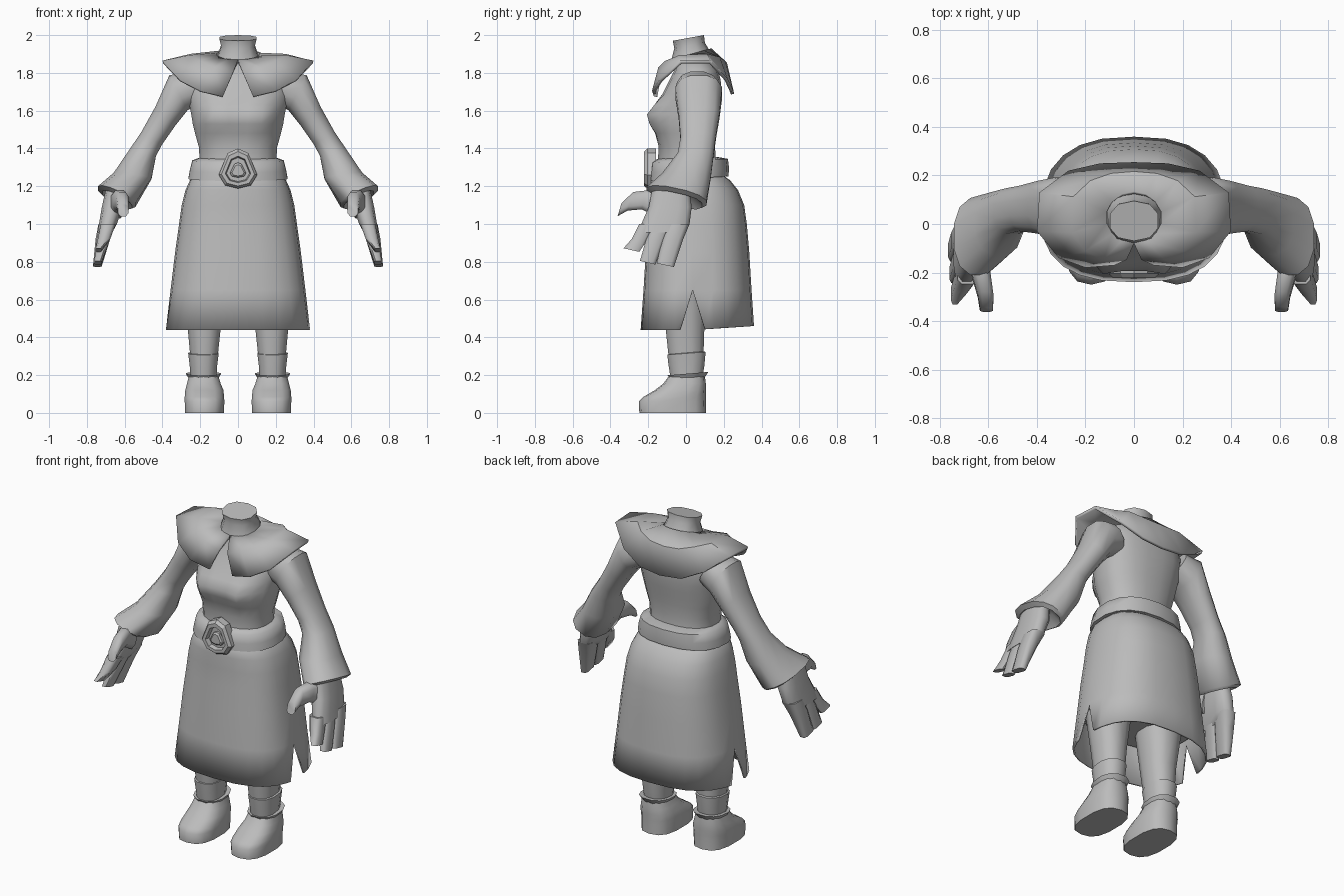
import bpy, bmesh, math
from mathutils import Vector as V

if "Cube" in bpy.data.objects:
    bpy.data.objects.remove(bpy.data.objects["Cube"])

grey = bpy.data.materials.new("plain grey")
grey.diffuse_color = (0.5, 0.5, 0.5, 1)
grey.use_nodes = True
grey.node_tree.nodes["Principled BSDF"].inputs["Base Color"].default_value = grey.diffuse_color


def finish(name, bm, mirror=False, thick=0, angle=40, recalc=True):
    if recalc:
        bmesh.ops.recalc_face_normals(bm, faces=bm.faces)
    me = bpy.data.meshes.new(name)
    bm.to_mesh(me)
    bm.free()
    ob = bpy.data.objects.new(name, me)
    bpy.context.collection.objects.link(ob)
    me.materials.append(grey)
    bpy.context.view_layer.objects.active = ob
    ob.select_set(True)
    bpy.ops.object.shade_smooth_by_angle(angle=math.radians(angle))
    ob.select_set(False)
    if thick:
        s = ob.modifiers.new("thickness", 'SOLIDIFY')
        s.thickness, s.offset = thick, -1
    if mirror:
        ob.modifiers.new("other_side", 'MIRROR')
    return ob


def spow(v, p):
    return math.copysign(abs(v) ** p, v)


def loft(rings, n=12, p=0.85, caps=True):
    """Skin rounded rings, each given as centre, first half axis, second half axis."""
    bm = bmesh.new()
    rows = []
    for c, a, b in rings:
        row = []
        for i in range(n):
            t = 2 * math.pi * (i + 0.5) / n
            row.append(bm.verts.new(V(c) + V(a) * spow(math.cos(t), p) + V(b) * spow(math.sin(t), p)))
        rows.append(row)
    for r, s in zip(rows, rows[1:]):
        for i in range(n):
            j = (i + 1) % n
            bm.faces.new((r[i], r[j], s[j], s[i]))
    if caps:
        bm.faces.new(rows[0])
        bm.faces.new(rows[-1])
    return bm


def level(x0, x1, y0, y1, z, tilt=0):
    """Flat ring from its x and y limits; tilt lifts the back and lowers the front."""
    return (((x0 + x1) / 2, (y0 + y1) / 2, z), ((x1 - x0) / 2, 0, 0), (0, (y1 - y0) / 2, tilt))


# torso with a shaped chest
torso = loft([level(-w, w, f, b, z) for z, w, f, b in (
    (1.26, .21, -.15, .17), (1.34, .205, -.15, .16), (1.41, .21, -.145, .155), (1.48, .23, -.15, .165),
    (1.53, .242, -.145, .17), (1.58, .25, -.14, .18), (1.63, .26, -.13, .185), (1.69, .275, -.115, .19),
    (1.76, .265, -.09, .185), (1.82, .23, -.06, .17), (1.89, .10, -.05, .11))], n=20)
for v in torso.verts:
    if v.co.y < 0:
        d = ((abs(v.co.x) - .11) / .09) ** 2 + ((v.co.z - 1.575) / .085) ** 2
        v.co.y -= .085 * math.exp(-d)
finish("torso", torso, angle=75)

# neck
finish("neck", loft([level(-.115, .115, -.08, .135, 1.88, .02),
                     level(-.092, .092, -.062, .10, 1.945, .015),
                     level(-.103, .103, -.07, .095, 1.985, .015)], n=10))

# collar: inner neck edge, raised middle, drooping outer edge
outer = [(.08, -.17, 1.675), (.20, -.18, 1.705), (.31, -.14, 1.765), (.40, -.03, 1.865),
         (.39, .13, 1.865), (.27, .22, 1.77), (.14, .25, 1.705), (0, .255, 1.69)]
bm = bmesh.new()
for side in (1, -1):
    rows = []
    for i, o in enumerate(outer):
        t = -math.pi / 2 + math.pi * i / 7
        inn = V((.115 * math.cos(t), .027 + .107 * math.sin(t), 1.9 + .03 * math.sin(t)))
        lift = (.02, .04, .04, .015, .015, .04, .045, .045)[i]
        mid = inn.lerp(V(o), .5) + V((0, math.copysign(.022, o[1]), lift))
        if i == 0:
            mid.x = .03
        rows.append([bm.verts.new((q[0] * side, q[1], q[2])) for q in (inn, mid, o)])
    for r, s in zip(rows, rows[1:]):
        for k in (0, 1):
            f = (r[k], r[k + 1], s[k + 1], s[k])
            bm.faces.new(f if side > 0 else f[::-1])
bmesh.ops.remove_doubles(bm, verts=bm.verts, dist=.0005)
finish("collar", bm, thick=.018, angle=35, recalc=False)

# belt
finish("belt", loft([level(-w, w, f, b, z, t) for z, w, f, b, t in (
    (1.245, .22, -.17, .19, .005), (1.24, .266, -.195, .225, .012), (1.285, .258, -.192, .228, .012),
    (1.335, .245, -.185, .222, .01), (1.35, .205, -.15, .165, .005))], n=18), angle=65)


# buckle: frame and centre stone
def plate(half, steps):
    pts = half + [(-x, z) for x, z in half[::-1] if x > 0]
    bm = bmesh.new()
    rows = [[bm.verts.new((x * s, y, 1.28 + (z - 1.28) * s)) for x, z in pts] for s, y in steps]
    n = len(pts)
    for r, q in zip(rows, rows[1:]):
        for i in range(n):
            j = (i + 1) % n
            bm.faces.new((r[i], r[j], q[j], q[i]))
    bm.faces.new(rows[-1])
    return bm


finish("buckle_frame", plate([(0, 1.40), (.055, 1.375), (.102, 1.26), (.068, 1.205), (0, 1.188)],
                             [(1, -.16), (1, -.205), (.86, -.222), (.66, -.222), (.6, -.195)]), angle=25)
finish("buckle_stone", plate([(0, 1.325), (.018, 1.318), (.043, 1.27), (.034, 1.253), (0, 1.246)],
                             [(1, -.18), (1, -.21), (.75, -.218)]), angle=25)

# skirt: front and back panels that part at the side slits
bm = bmesh.new()
layers = [(.44, .383, -.24, .36), (.65, .357, -.225, .347), (.85, .333, -.213, .335), (1.0, .312, -.2, .322),
          (1.10, .298, -.195, .308), (1.18, .278, -.195, .275), (1.23, .255, -.19, .235), (1.27, .215, -.16, .18)]
N = 12
for start, back in ((0, 1), (math.pi, 0)):
    rows = []
    for k, (z, w, f, b) in enumerate(layers):
        row = []
        for i in range(N + 1):
            t = start + math.pi * i / N
            c, s = spow(math.cos(t), .78), spow(math.sin(t), .78)
            if i in (0, N):
                c, s = math.copysign(1, math.cos(t)), 0
                if k == 0:
                    c, s = c * .995, (.2 if back else -.24)
            y = .035 + s * ((b - .035) if back else (.035 - f))
            row.append(bm.verts.new((w * c, y, z + (.02 * s if k == 0 and back else 0))))
        rows.append(row)
    for r, s in zip(rows, rows[1:]):
        for i in range(N):
            bm.faces.new((r[i], r[i + 1], s[i + 1], s[i]))
bmesh.ops.remove_doubles(bm, verts=bm.verts, dist=.0005)
finish("skirt", bm, thick=.012, angle=50, recalc=False)

# closed underside inside the skirt
finish("skirt_lining", loft([level(-.335, .335, -.205, .327, .66), level(-.335, .335, -.205, .327, .665)],
                            n=20, p=.78))


# sleeves: upper edge, lower edge, front and back limits, forward lift
def slant(ux, uz, lx, lz, y0, y1, lift=0):
    return (((ux + lx) / 2, (y0 + y1) / 2, (uz + lz) / 2), ((ux - lx) / 2, 0, (uz - lz) / 2),
            (0, (y1 - y0) / 2, -lift))


finish("sleeve", loft([slant(*s) for s in (
    (.27, 1.81, .18, 1.64, -.05, .17), (.365, 1.79, .265, 1.60, -.06, .195), (.44, 1.62, .33, 1.52, -.042, .18),
    (.515, 1.485, .40, 1.42, -.032, .16), (.58, 1.39, .432, 1.36, -.045, .15),
    (.66, 1.27, .455, 1.24, -.13, .135, .01), (.745, 1.19, .54, 1.10, -.215, .112, .035),
    (.72, 1.165, .56, 1.09, -.19, .09, .03), (.69, 1.19, .59, 1.15, -.14, .03, .01))], n=12),
    mirror=True, angle=45)

# hands: palm, three fingers, thumb
finish("palm", loft([level(*r) for r in (
    (.60, .70, -.18, .02, 1.19), (.61, .722, -.20, .033, 1.09), (.64, .737, -.24, .022, 1.0),
    (.665, .745, -.245, .002, .955))], n=12, p=.7), mirror=True, angle=60)
for k, (y0, y1, m0, m1, t0, t1, zt) in enumerate((
        (-.25, -.155, -.29, -.2, -.333, -.245, .862), (-.18, -.075, -.213, -.108, -.246, -.16, .795),
        (-.10, .022, -.128, -.012, -.157, -.062, .782))):
    out = .006 * (k - 1)
    finish("finger_%d" % (k + 1), loft([
        level(.645, .735 + out, y0, y1, 1.0), level(.675, .75 + out, m0, m1, .92),
        level(.72, .762 + out, t0, t1, zt, -.01)], n=8, p=.6), mirror=True, angle=60)
finish("thumb", loft([((x, y, z), (w, 0, 0), (0, .3 * h, h)) for x, y, z, w, h in (
    (.645, -.12, 1.10, .045, .075), (.628, -.22, 1.128, .04, .053), (.612, -.295, 1.12, .034, .052),
    (.608, -.352, 1.075, .029, .036))], n=8, p=.7), mirror=True, angle=60)

# legs, boot shafts, boot cuffs and feet
finish("leg", loft([level(*r) for r in (
    (.06, .30, -.13, .12, .66), (.09, .268, -.11, .10, .44), (.105, .255, -.095, .095, .30))], n=12),
    mirror=True)
finish("boot_shaft", loft([level(*r) for r in (
    (.112, .253, -.085, .09, .19), (.108, .258, -.095, .10, .25), (.10, .266, -.102, .107, .315, .008),
    (.11, .25, -.09, .09, .32, .008))], n=12), mirror=True)
finish("boot_cuff", loft([level(*r) for r in (
    (.105, .26, -.085, .10, .18, .006), (.088, .278, -.10, .122, .208, .009),
    (.112, .25, -.08, .09, .205, .009))], n=12), mirror=True)
finish("foot", loft([level(*r) for r in (
    (.073, .283, -.247, .105, 0), (.07, .284, -.25, .105, .06), (.072, .284, -.225, .105, .085),
    (.075, .281, -.165, .105, .12), (.09, .272, -.12, .105, .155), (.102, .262, -.09, .10, .195))],
    n=14, p=.75), mirror=True, angle=50)
